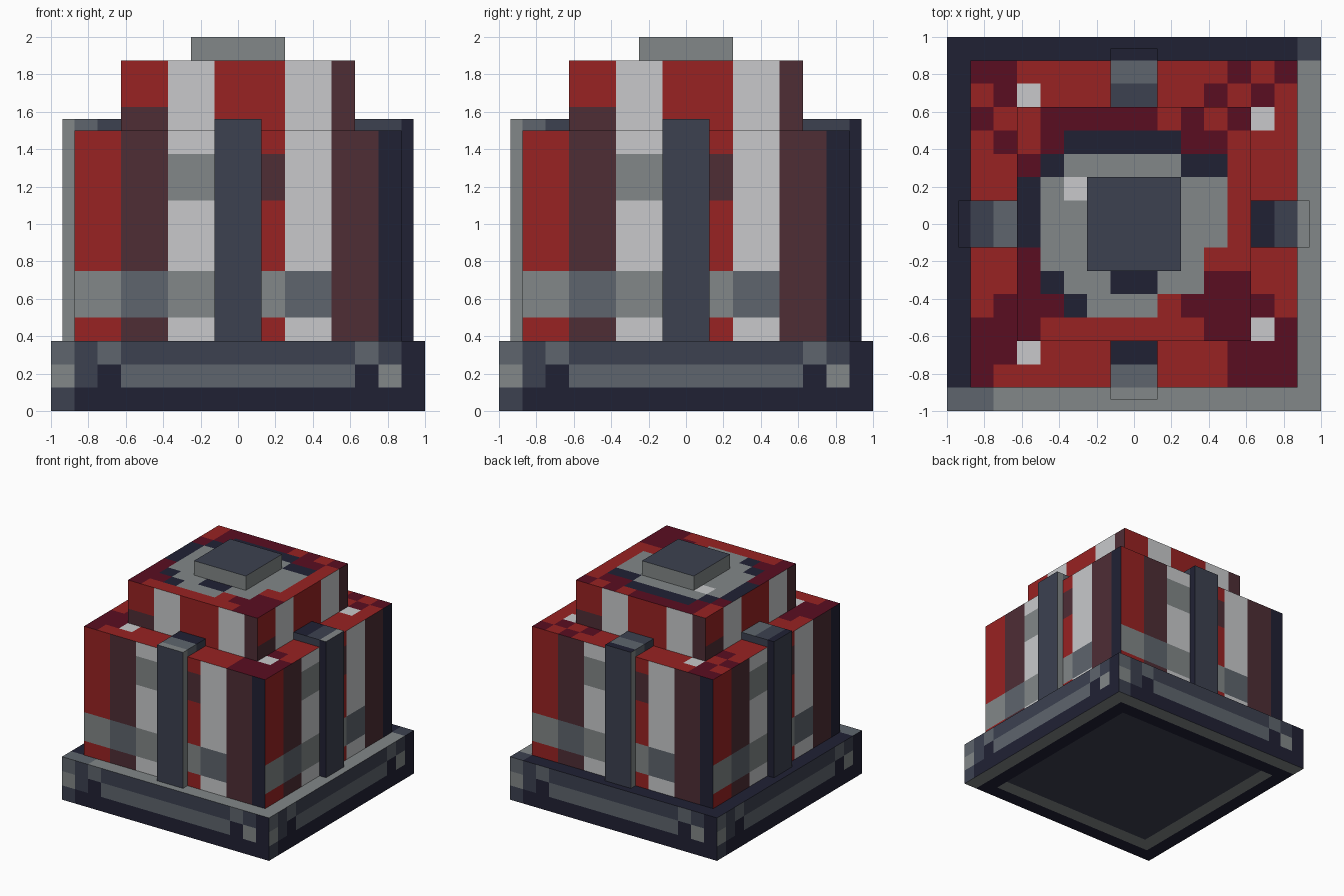
import bpy, bmesh, math
from mathutils import Vector, Matrix

cube = bpy.data.objects.get("Cube")
if cube:
    bpy.data.objects.remove(cube)


def linear(hex_code):
    vals = [int(hex_code[i:i + 2], 16) / 255 for i in (0, 2, 4)]
    return [c / 12.92 if c < 0.04 else ((c + 0.055) / 1.055) ** 2.4 for c in vals] + [1]


# One letter per flat colour, used in the panel patterns
PALETTE = {
    "R": ("red", "982222"), "C": ("crimson", "5A0D21"),
    "M": ("maroon", "4E2D35"), "L": ("light_grey", "C8C9CB"),
    "G": ("grey", "828788"), "S": ("steel", "5E656D"),
    "D": ("slate", "3C4150"), "N": ("navy", "202134"),
}
MATERIALS = {}
for key, (label, code) in PALETTE.items():
    mat = bpy.data.materials.new(label)
    mat.use_nodes = True
    mat.diffuse_color = linear(code)
    bsdf = mat.node_tree.nodes["Principled BSDF"]
    bsdf.inputs["Base Color"].default_value = linear(code)
    bsdf.inputs["Roughness"].default_value = 0.9
    MATERIALS[key] = mat


def panel(bm, origin, right, down, rows, slots, turn=0):
    """Flat panel split into coloured cells; rows run from top to bottom."""
    spin = Matrix.Rotation(math.radians(90 * turn), 3, "Z")
    origin, right, down = (spin @ Vector(v) for v in (origin, right, down))
    for j, row in enumerate(rows):
        for i, key in enumerate(row):
            corners = ((i, j + 1), (i + 1, j + 1), (i + 1, j), (i, j))
            face = bm.faces.new([bm.verts.new(
                origin + right * (a / len(row)) + down * (b / len(rows))) for a, b in corners])
            if key not in slots:
                slots.append(key)
            face.material_index = slots.index(key)


def finish(name, bm, slots):
    bmesh.ops.remove_doubles(bm, verts=bm.verts, dist=0.0005)
    mesh = bpy.data.meshes.new(name)
    bm.to_mesh(mesh)
    bm.free()
    for key in slots:
        mesh.materials.append(MATERIALS[key])
    bpy.context.collection.objects.link(bpy.data.objects.new(name, mesh))


def block(name, w, z0, z1, side, top, bottom):
    """Square block with half width w and the same pattern on all four sides."""
    bm, slots = bmesh.new(), []
    for turn in range(4):
        panel(bm, (-w, -w, z1), (2 * w, 0, 0), (0, 0, z0 - z1), side, slots, turn)
    panel(bm, (-w, w, z1), (2 * w, 0, 0), (0, -2 * w, 0), top, slots)
    panel(bm, (-w, -w, z0), (2 * w, 0, 0), (0, 2 * w, 0), bottom, slots)
    finish(name, bm, slots)


def post(name, turn, top):
    """Upright clamp with its top running in to the upper block."""
    w, outer, inner, z0, z1 = 0.125, 0.9375, 0.625, 0.375, 1.5625
    depth, drop = outer - inner, (0, 0, z0 - z1)
    bm, slots = bmesh.new(), []
    panel(bm, (-w, -outer, z1), (2 * w, 0, 0), drop, ["D"], slots, turn)
    panel(bm, (w, -outer, z1), (0, depth, 0), drop, ["GSSDD"], slots, turn)
    panel(bm, (-w, -inner, z1), (0, -depth, 0), drop, ["DDDDN"], slots, turn)
    panel(bm, (w, -inner, z1), (-2 * w, 0, 0), drop, ["D"], slots, turn)
    panel(bm, (-w, -inner, z1), (2 * w, 0, 0), (0, -depth, 0), top[::-1], slots, turn)
    panel(bm, (-w, -outer, z0), (2 * w, 0, 0), (0, depth, 0), ["D"], slots, turn)
    finish(name, bm, slots)


# Base plinth with framed sides
base_side = ["SDS" + "D" * 10 + "SDN",
             "GDN" + "S" * 10 + "NGN",
             "D" + "N" * 15]
base_top = ["N" * 15 + "D"] + ["N" * 15 + "G"] * 14 + ["SS" + "G" * 14]
base_bottom = (["N" * 15 + "G", "N" + "G" * 13 + "NG"]
               + ["NG" + "D" * 12 + "NG"] * 12
               + ["N" * 15 + "G", "G" * 16])
block("base", 1.0, 0, 0.375, base_side, base_top, base_bottom)

# Main body with vertical stripes and a grey band
stripes = "RRMMLLRRRLLMMN"
body_side = ([stripes] + ["RRMMGGRRMLLMMN"] * 2 + [stripes] * 3
             + ["GGSSGGGGGSSMMN"] * 2 + [stripes])
hidden = "R" * 10
body_top = (["CCRRRRRRRRRCRC", "RCLRRRRRRRCRCR",
             "CR" + hidden + "LR", "RC" + hidden + "RR"]
            + ["RR" + hidden + "RR"] * 6
            + ["RC" + hidden + "CR", "CC" + hidden + "LC",
               "CCLRRRRRRRRCCC", "CRRRRRRRRRRCCC"])
block("body", 0.875, 0.375, 1.5, body_side, body_top, ["N"])

# Upper step
upper_side = ["RRLLRRRLLM"] * 2 + ["MMLLRRRLLM"]
upper_top = ["RCCCCCRCRC", "RCNNNNNCCR", "CNGGGGGNNR", "NGLGGGGGGR",
             "NGGGGGGGGR", "NGGGGGGGGR", "CGGGGGGGRR", "CNGGNNGGCC",
             "CCNGGGRCCC", "CRRRRRRRCC"]
block("upper_step", 0.625, 1.5, 1.875, upper_side, upper_top, ["R"])

# Cap
block("cap", 0.25, 1.875, 2.0, ["G"], ["D"], ["G"])

# Four clamps, tops listed from the outer end inwards
for turn, (side_name, top) in enumerate((("front", "GSSNN"), ("left", "GDDNN"),
                                         ("back", "NSSDD"), ("right", "NDDSS"))):
    post(side_name + "_post", turn, top)
